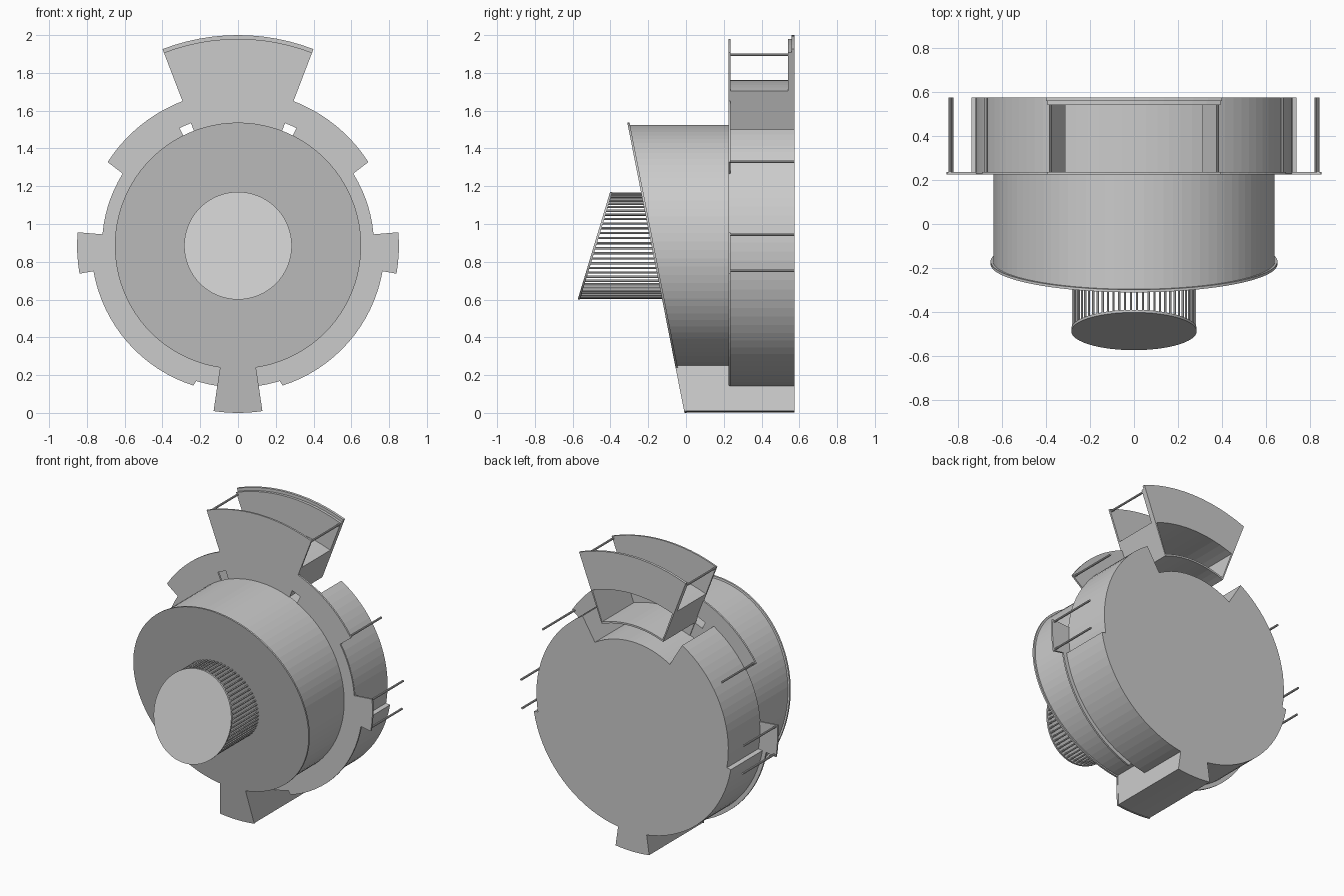
import bpy, bmesh
from math import sin, cos, radians, ceil
from mathutils import Matrix

if "Cube" in bpy.data.objects:
    bpy.data.objects.remove(bpy.data.objects["Cube"])

grey = bpy.data.materials.new("plain grey")
grey.use_nodes = True
grey.diffuse_color = (0.6, 0.6, 0.6, 1)
grey.node_tree.nodes["Principled BSDF"].inputs["Base Color"].default_value = (0.6, 0.6, 0.6, 1)

AXIS = 0.885                       # height of the shared drum axis
SEAM, BACK = 0.23, 0.575           # flange plane and back plane


def slant(z):
    return -0.008 - 0.197 * z      # sloping front of the drum


def knob_slant(z):
    return -0.754 + 0.301 * z      # sloping front of the knob


def at(y, z):
    return y(z) if callable(y) else y


def polar(r, deg):
    """Point at an angle measured from straight up."""
    return r * sin(radians(deg)), AXIS + r * cos(radians(deg))


def arcs(steps):
    """Stepped outline: each step is (radius, start angle, end angle)."""
    pts = []
    for r, a, b in steps:
        n = max(1, ceil((b - a) / 4))
        pts += [polar(r, a + (b - a) * i / n) for i in range(n + 1)]
    return pts


def finish(name, bm, mirrored=True):
    bmesh.ops.recalc_face_normals(bm, faces=bm.faces[:])
    mesh = bpy.data.meshes.new(name)
    bm.to_mesh(mesh)
    bm.free()
    mesh.materials.append(grey)
    ob = bpy.data.objects.new(name, mesh)
    bpy.context.collection.objects.link(ob)
    if mirrored:
        mod = ob.modifiers.new("Mirror", "MIRROR")
        mod.merge_threshold = 0.0005
    return ob


def solid(name, outer, y0, y1, inner=None):
    """Right half of a stepped disc or ring running from y0 to y1, mirrored."""
    pts = arcs(outer)
    pts += reversed(arcs(inner)) if inner else [(0, AXIS)]
    bm = bmesh.new()
    front = [bm.verts.new((x, at(y0, z), z)) for x, z in pts]
    back = [bm.verts.new((x, at(y1, z), z)) for x, z in pts]
    bm.faces.new(front)
    bm.faces.new(back)
    for i in range(len(pts)):
        j = (i + 1) % len(pts)
        bm.faces.new((front[i], front[j], back[j], back[i]))
    bmesh.ops.recalc_face_normals(bm, faces=bm.faces[:])
    inside = [f for f in bm.faces if all(abs(v.co.x) < 1e-5 for v in f.verts)]
    bmesh.ops.delete(bm, geom=inside, context="FACES_ONLY")
    return finish(name, bm)


def sector(name, a, b, r0, r1, y0, y1):
    return solid(name, [(r1, a, b)], y0, y1, [(r0, a, b)])


def add_rod(bm, r, deg, y0, y1, radius, sides):
    x, z = polar(r, deg)
    place = Matrix.Translation((x, (y0 + y1) / 2, z)) @ Matrix.Rotation(radians(90), 4, "X")
    bmesh.ops.create_cone(bm, cap_ends=True, segments=sides, radius1=radius,
                          radius2=radius, depth=y1 - y0, matrix=place)


# Front drum with its sloping face plate, which runs down over the foot
solid("front_drum", [(0.64, 0, 180)], lambda z: slant(z) + 0.005, SEAM)
solid("front_plate", [(0.652, 0, 171.6), (0.885, 171.6, 180)],
      slant, lambda z: slant(z) + 0.012)

# Foot running the whole depth
sector("foot", 171.8, 180, 0.5, 0.883, lambda z: slant(z) + 0.005, BACK)

# Back drum, notched at the top and slightly wider in its lower part
solid("back_drum", [(0.54, 0, 31.3), (0.72, 31.3, 100), (0.75, 100, 180)], SEAM, BACK)

# Stepped flange with two small slots beside the top bracket
solid("flange",
      [(1.095, 0, 21), (0.82, 21, 57.3), (0.718, 58, 85.2), (0.852, 85.2, 100),
       (0.777, 100, 162.3), (0.745, 163, 180)],
      SEAM - 0.006, SEAM + 0.006,
      [(0.5, 0, 21), (0.695, 21, 26.4), (0.5, 26.4, 180)])

# Top bracket: open box and raised back plate
sector("bracket_floor", 0, 21, 0.643, 0.655, SEAM, BACK)
sector("bracket_shelf", 0, 21, 0.865, 0.877, SEAM, 0.54)
sector("bracket_side", 20.3, 21, 0.643, 0.877, SEAM, BACK)
sector("bracket_back", 0, 21, 0.865, 1.095, 0.54, 0.558)
sector("bracket_back_lip", 0, 21, 0.865, 1.115, 0.558, BACK)

# Thin pins behind the flange corners
pins = bmesh.new()
for r, deg, end in ((1.08, 20.6, 0.545), (0.805, 56.5, BACK), (0.838, 86, BACK), (0.838, 99.1, BACK)):
    add_rod(pins, r, deg, SEAM, end, 0.007, 8)
finish("pins", pins)

# Knob: cage of thin bars closed by a sloping cap
BARS = 64
bars = bmesh.new()
for i in range(BARS):
    deg = 360 * (i + 0.5) / BARS
    z = polar(0.276, deg)[1]
    add_rod(bars, 0.276, deg, knob_slant(z) + 0.006, slant(z) + 0.006, 0.006, 6)
finish("knob_bars", bars, mirrored=False)
solid("knob_cap", [(0.285, 0, 180)], knob_slant, lambda z: knob_slant(z) + 0.012)
